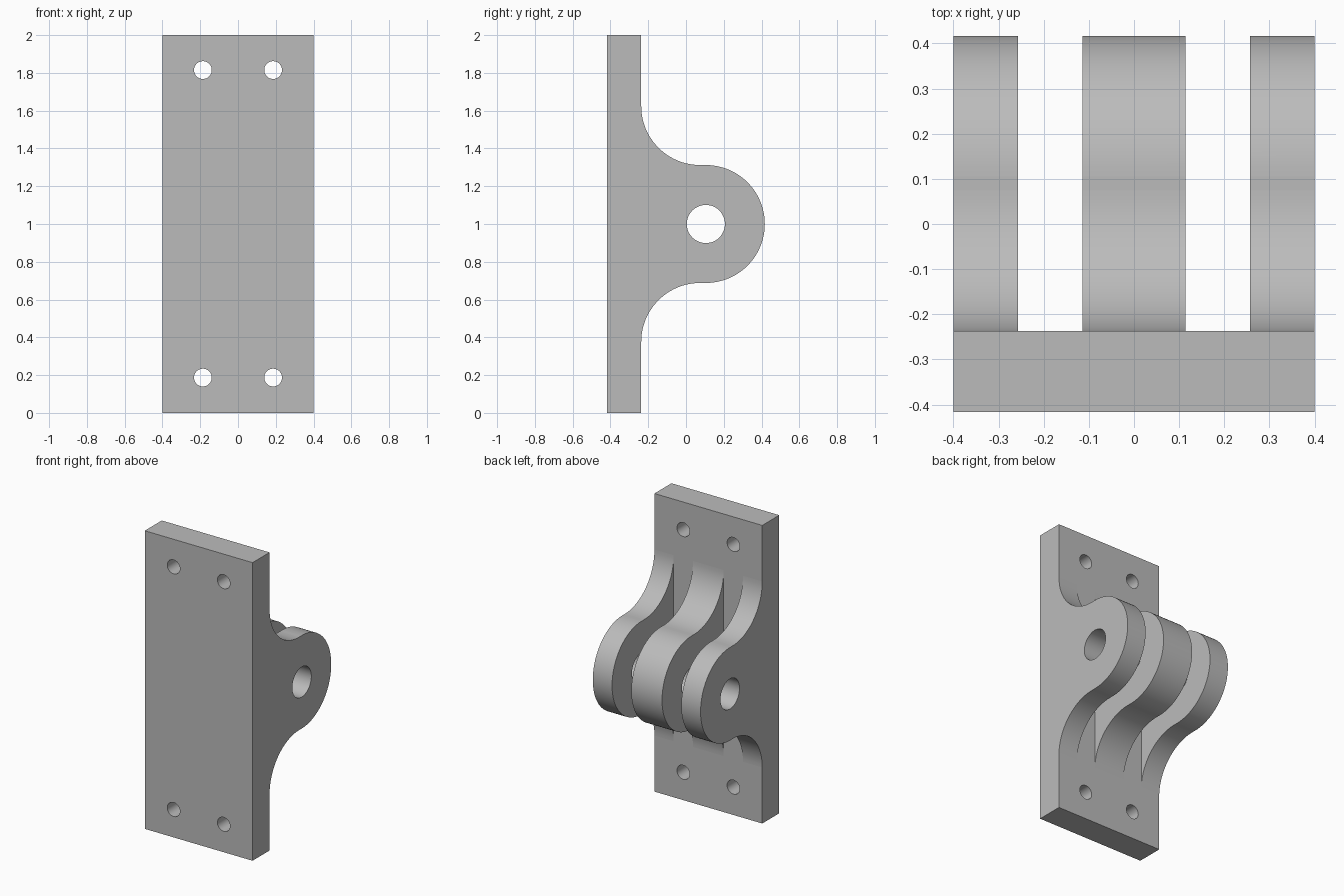
import bpy
import bmesh
from math import cos, sin, radians, pi
from mathutils import Matrix

cube = bpy.data.objects.get("Cube")
if cube:
    bpy.data.objects.remove(cube, do_unlink=True)

HALF_W, HEIGHT, MID = 0.4, 2.0, 1.0
FRONT, BACK = -0.417, -0.237      # plate faces
PIN_Y, BOSS_R, FILLET_R = 0.105, 0.312, 0.312
FILLET_Y = BACK + FILLET_R
FILLET_Z = MID + BOSS_R + FILLET_R

grey = bpy.data.materials.new("plain grey")
grey.use_nodes = True
colour = (0.5, 0.5, 0.5, 1)
grey.diffuse_color = colour
grey.node_tree.nodes["Principled BSDF"].inputs["Base Color"].default_value = colour


def make_object(name, bm):
    bmesh.ops.recalc_face_normals(bm, faces=bm.faces)
    mesh = bpy.data.meshes.new(name)
    bm.to_mesh(mesh)
    bm.free()
    mesh.materials.append(grey)
    obj = bpy.data.objects.new(name, mesh)
    bpy.context.collection.objects.link(obj)
    return obj


def arc(cy, cz, r, start, end, steps):
    angles = [radians(start + (end - start) * i / steps) for i in range(steps + 1)]
    return [(cy + r * cos(a), cz + r * sin(a)) for a in angles]


def cylinder_cutter(name, radius, depth, location, axis):
    bm = bmesh.new()
    bmesh.ops.create_cone(bm, cap_ends=True, segments=48, radius1=radius, radius2=radius,
                          depth=depth, matrix=Matrix.Translation(location) @ Matrix.Rotation(pi / 2, 4, axis))
    return make_object(name, bm)


def box_cutter(name, low, high):
    bm = bmesh.new()
    size = [h - l for l, h in zip(low, high)]
    centre = [(l + h) / 2 for l, h in zip(low, high)]
    bmesh.ops.create_cube(bm, size=1, matrix=Matrix.Translation(centre) @ Matrix.Diagonal((*size, 1)))
    return make_object(name, bm)


# Bracket body: side profile of plate, fillets and round boss, extruded across x
profile = [(FRONT, 0), (BACK, 0)]
profile += arc(FILLET_Y, HEIGHT - FILLET_Z, FILLET_R, 180, 90, 24)
profile += arc(PIN_Y, MID, BOSS_R, -90, 90, 48)
profile += arc(FILLET_Y, FILLET_Z, FILLET_R, 270, 180, 24)
profile += [(BACK, HEIGHT), (FRONT, HEIGHT)]
bm = bmesh.new()
side = bm.faces.new([bm.verts.new((-HALF_W, y, z)) for y, z in profile])
extruded = bmesh.ops.extrude_face_region(bm, geom=[side])["geom"]
bmesh.ops.translate(bm, vec=(2 * HALF_W, 0, 0),
                    verts=[v for v in extruded if isinstance(v, bmesh.types.BMVert)])
bracket = make_object("hinge_bracket", bm)

# Cutters: two slots between the lugs, the pin bore and four screw holes
cutters = [cylinder_cutter("pin_bore_cutter", 0.101, 1.2, (0, PIN_Y, MID), 'Y')]
for s in (-1, 1):
    xs = sorted((s * 0.114, s * 0.257))
    cutters.append(box_cutter("slot_cutter", (xs[0], BACK, HEIGHT - FILLET_Z), (xs[1], 0.6, FILLET_Z)))
    for z in (0.187, 1.815):
        cutters.append(cylinder_cutter("screw_hole_cutter", 0.047, 0.4, (s * 0.186, (FRONT + BACK) / 2, z), 'X'))

bpy.context.view_layer.objects.active = bracket
for cutter in cutters:
    cutter.hide_render = True
    mod = bracket.modifiers.new(cutter.name, 'BOOLEAN')
    mod.operation = 'DIFFERENCE'
    mod.solver = 'EXACT'
    mod.object = cutter
    bpy.ops.object.modifier_apply(modifier=mod.name)
    bpy.data.objects.remove(cutter, do_unlink=True)

# Smooth curved walls, flat planar faces
bpy.ops.object.select_all(action='DESELECT')
bracket.select_set(True)
bpy.ops.object.shade_smooth_by_angle(angle=radians(30))
for face in bracket.data.polygons:
    if max(abs(c) for c in face.normal) > 0.99999:
        face.use_smooth = False
